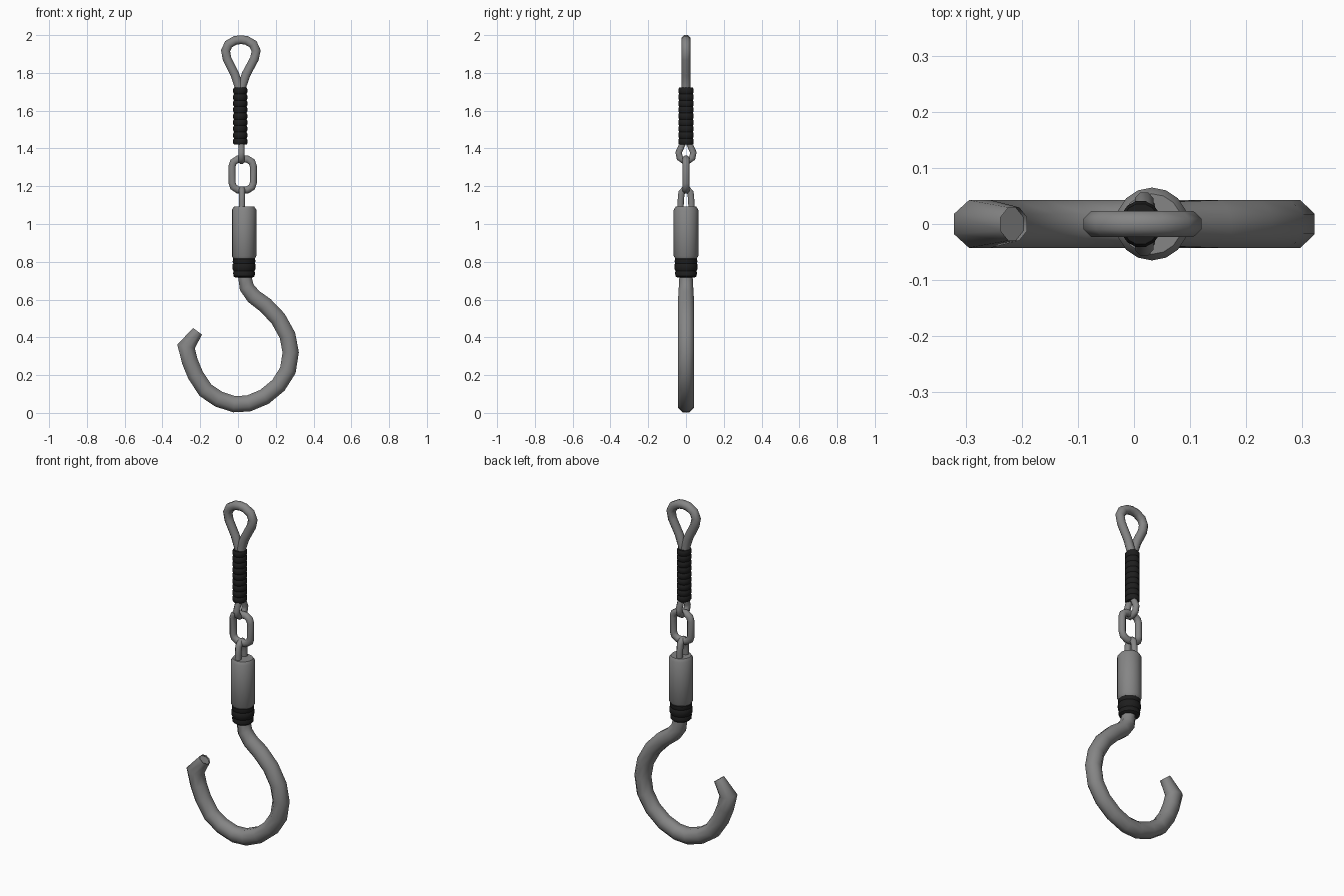
import bpy, bmesh, math
from mathutils import Vector

if "Cube" in bpy.data.objects:
    bpy.data.objects.remove(bpy.data.objects["Cube"])


def material(name, rgb):
    m = bpy.data.materials.new(name)
    m.diffuse_color = (*rgb, 1)
    m.use_nodes = True
    m.node_tree.nodes["Principled BSDF"].inputs["Base Color"].default_value = m.diffuse_color
    return m


STEEL = material("steel grey", (0.235, 0.235, 0.235))
CORD = material("black cord", (0.013, 0.013, 0.013))


def finish(name, bm, mat, angle=50):
    bmesh.ops.recalc_face_normals(bm, faces=bm.faces)
    me = bpy.data.meshes.new(name)
    bm.to_mesh(me)
    bm.free()
    me.materials.append(mat)
    ob = bpy.data.objects.new(name, me)
    bpy.context.collection.objects.link(ob)
    bpy.ops.object.select_all(action='DESELECT')
    ob.select_set(True)
    bpy.context.view_layer.objects.active = ob
    bpy.ops.object.shade_smooth_by_angle(angle=math.radians(angle))
    return ob


def sweep(name, points, normal, radii, sides=8, closed=False, dent=0):
    """Mitred round tube along a planar path; dent recesses the far end."""
    pts, normal = [Vector(p) for p in points], Vector(normal)
    n = len(pts)
    if not isinstance(radii, list):
        radii = [radii] * n
    bm, rings = bmesh.new(), []
    for i, p in enumerate(pts):
        a = pts[i - 1] if closed or i > 0 else None
        b = pts[(i + 1) % n] if closed or i < n - 1 else None
        d1 = (p - a).normalized() if a else (b - p).normalized()
        d2 = (b - p).normalized() if b else d1
        t = (d1 + d2).normalized()
        u = normal.cross(t) / max(0.75, t.dot(d1))
        ring = []
        for k in range(sides):
            f = 2 * math.pi * (k + 0.5) / sides
            ring.append(bm.verts.new(p + radii[i] * (u * math.cos(f) + normal * math.sin(f))))
        rings.append(ring)
    for i in range(n if closed else n - 1):
        r, s = rings[i], rings[(i + 1) % n]
        for k in range(sides):
            j = (k + 1) % sides
            bm.faces.new((r[k], r[j], s[j], s[k]))
    if not closed:
        bm.faces.new(rings[0])
        end = bm.faces.new(rings[-1])
        if dent:
            bmesh.ops.inset_individual(bm, faces=[end], thickness=dent)
            back = (pts[-2] - pts[-1]).normalized()
            bmesh.ops.translate(bm, verts=end.verts, vec=back * dent)
    return finish(name, bm, STEEL)


def lathe(name, profile, x, mat, sides=16, squash=1.0):
    """Revolve (radius, z) points around a vertical axis at x."""
    bm = bmesh.new()
    rings = [[bm.verts.new((x + squash * r * math.cos(2 * math.pi * k / sides),
                            r * math.sin(2 * math.pi * k / sides), z))
              for k in range(sides)] for r, z in profile]
    for a, b in zip(rings, rings[1:]):
        for k in range(sides):
            j = (k + 1) % sides
            bm.faces.new((a[k], a[j], b[j], b[k]))
    bm.faces.new(rings[0])
    bm.faces.new(rings[-1])
    return finish(name, bm, mat, 40)


def ribs(z0, z1, count, r, depth):
    """Profile of stacked cord turns."""
    h = (z1 - z0) / count
    prof = []
    for i in range(count):
        z = z0 + i * h
        prof += [(r - depth, z), (r, z + 0.25 * h), (r, z + 0.75 * h)]
    return prof + [(r - depth, z1)]


def in_xz(pts):
    return [(x, 0, z) for x, z in pts]


def in_yz(pts, x):
    return [(x, y, z) for y, z in pts]


def mirrored(half):
    return half + [(-y, z) for y, z in reversed(half)]


# hook with bent, hollow-ended point
hook = [(.034, .80), (.036, .72), (.046, .665), (.082, .617), (.145, .57), (.212, .50),
        (.262, .41), (.279, .32), (.264, .225), (.214, .146), (.14, .085), (.056, .05),
        (-.02, .046), (-.103, .073), (-.172, .12), (-.225, .2), (-.255, .273),
        (-.275, .352), (-.214, .432)]
sweep("hook", in_xz(hook), (0, 1, 0),
      [.038, .038, .041, .044] + [.046] * 14 + [.032], dent=.011)

# swivel barrel and its cord binding
lathe("swivel_barrel", [(.052, .81), (.065, .83), (.065, 1.075), (.054, 1.092)], .032, STEEL)
lathe("lower_binding", [(.046, .716), (.056, .724), (.058, .742), (.055, .75), (.061, .762),
                        (.062, .785), (.057, .792), (.06, .80), (.059, .815), (.05, .822)],
      .032, CORD)

# eye on top of the barrel
eye = mirrored([(.03, 1.06), (.028, 1.12), (.024, 1.165), (.010, 1.182)])
sweep("swivel_eye", in_yz(eye, .021), (1, 0, 0), .018)

# chain link: rounded rectangle
link = []
for sx, sz in ((1, 1), (-1, 1), (-1, -1), (1, -1)):
    corner = [(.025 + sx * .056, 1.262 + sz * .045), (.025 + sx * .049, 1.262 + sz * .066),
              (.025 + sx * .026, 1.262 + sz * .081)]
    link += corner if sx * sz > 0 else corner[::-1]
sweep("chain_link", in_xz(link), (0, 1, 0), .02, closed=True)

# small loop below the long binding
loop = mirrored([(.010, 1.47), (.018, 1.425), (.039, 1.378), (.033, 1.35), (.012, 1.335)])
sweep("lower_loop", in_yz(loop, .018), (1, 0, 0), .018)

# long cord binding
lathe("upper_binding", ribs(1.42, 1.722, 9, .042, .005), .012, CORD, 14, .9)

# top hanging loop
top = [(.006, 1.66), (.004, 1.73), (-.018, 1.795), (-.058, 1.875), (-.066, 1.917),
       (-.05, 1.952), (-.015, 1.972), (.015, 1.976), (.045, 1.972), (.08, 1.952),
       (.096, 1.917), (.087, 1.875), (.044, 1.795), (.021, 1.73), (.019, 1.66)]
sweep("top_loop", in_xz(top), (0, 1, 0), .025)
